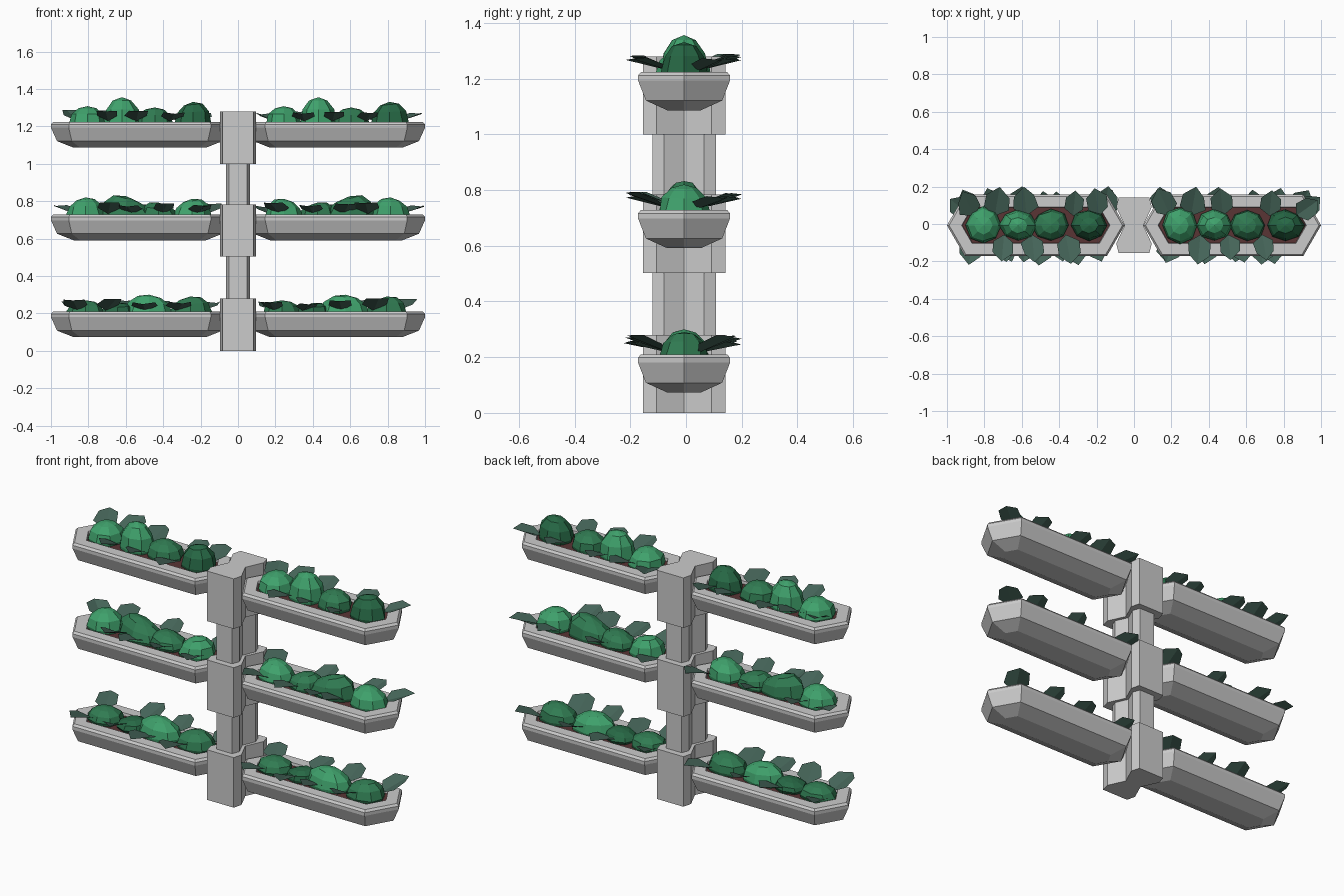
import bpy, bmesh, math, random
from mathutils import Vector, Matrix

if "Cube" in bpy.data.objects:
    bpy.data.objects.remove(bpy.data.objects["Cube"])

random.seed(4)
Y0 = -0.007                      # centre line of post and troughs
RIMS = (0.21, 0.728, 1.223)      # rim height of each tier
BASES = (0.0, 0.503, 1.0)        # bottom of each collar


def material(name, rgb):
    m = bpy.data.materials.new(name)
    m.diffuse_color = (*rgb, 1)
    m.use_nodes = True
    m.node_tree.nodes["Principled BSDF"].inputs["Base Color"].default_value = m.diffuse_color
    return m


SOIL = material("soil", (0.10, 0.035, 0.035))
LEAF = material("leaf_grey_green", (0.06, 0.13, 0.10))
GREENS = [material("bush_dark", (0.02, 0.14, 0.06)),
          material("bush_mid", (0.03, 0.20, 0.085)),
          material("bush_light", (0.05, 0.36, 0.15))]


def finish(bm, name, mat=None, normals=True):
    if normals:
        bmesh.ops.recalc_face_normals(bm, faces=bm.faces)
    me = bpy.data.meshes.new(name)
    bm.to_mesh(me)
    bm.free()
    ob = bpy.data.objects.new(name, me)
    bpy.context.collection.objects.link(ob)
    if mat:
        me.materials.append(mat)
    return ob


def loft(name, rings, mat=None):
    """Skin a stack of equal-length closed rings and cap both ends."""
    bm = bmesh.new()
    vs = [[bm.verts.new(p) for p in r] for r in rings]
    n = len(vs[0])
    for a, b in zip(vs, vs[1:]):
        for i in range(n):
            j = (i + 1) % n
            bm.faces.new((a[i], a[j], b[j], b[i]))
    bm.faces.new(vs[0][::-1])
    bm.faces.new(vs[-1])
    return finish(bm, name, mat)


def waisted(quarter, z):
    """Mirror a quarter section into the notched post outline."""
    (wx, _), (bx, by), (cx, cy) = quarter
    right = [(cx, -cy), (bx, -by), (wx, 0), (bx, by), (cx, cy)]
    pts = right + [(-x, y) for x, y in right[::-1]]
    return [(x, y + Y0, z) for x, y in pts]


def trough_ring(cx, inset, z):
    hw, tip = 0.165 - inset, 0.475 - inset * 1.155
    k = tip - hw * 0.577
    pts = [(tip, 0), (k, hw), (-k, hw), (-tip, 0), (-k, -hw), (k, -hw)]
    return [(cx + x, Y0 + y, z) for x, y in pts]


def bush(name, x, z, rx, ry, rz, tilt, shade):
    """Faceted boulder-like shrub, flattened underneath."""
    bm = bmesh.new()
    bmesh.ops.create_uvsphere(bm, u_segments=8, v_segments=6, radius=1)
    for v in bm.verts:
        j = 1 + random.uniform(-0.07, 0.05)
        px, py, pz = v.co.x * rx * j, v.co.y * ry * j, v.co.z * rz
        if pz > 0:
            pz *= 1 + tilt * v.co.x
        v.co = (x + px, Y0 + py, z + max(pz, -0.045))
    finish(bm, name, GREENS[shade])


def leaf(name, x, y, z, angle, size, pitch):
    """Thin creased leaf leaning out over the rim."""
    bm = bmesh.new()
    side = [(0.05, 0.065), (0.12, 0.058)]
    base, tip = bm.verts.new((0, 0, 0)), bm.verts.new((0.165, 0, -0.01))
    for s in (1, -1):
        edge = [bm.verts.new((u, v * s * random.uniform(0.85, 1.1), 0.012)) for u, v in side]
        loop = [base, tip] + edge[::-1]
        bm.faces.new(loop if s > 0 else loop[::-1])
    mat = (Matrix.Translation((x, y, z)) @ Matrix.Rotation(math.radians(angle), 4, 'Z')
           @ Matrix.Rotation(-math.radians(pitch), 4, 'Y') @ Matrix.Scale(size, 4))
    bm.transform(mat)
    finish(bm, name, LEAF, False)


# central post and collars
POST = [(0.032, 0), (0.064, 0.072), (0.048, 0.114)]
COLLAR = [(0.05, 0), (0.095, 0.098), (0.082, 0.148)]
loft("post", [waisted(POST, 0.05), waisted(POST, 1.2)])
for t, b in enumerate(BASES):
    loft(f"collar_{t}", [waisted(COLLAR, b), waisted(COLLAR, b + 0.28)])

# bushes per tier: x in trough (from its centre), rx, ry, height, tilt, shade
BUSHES = [
    [(-0.29, .10, .085, .060, 0, 1), (-0.12, .09, .08, .045, .3, 0),
     (0.05, .13, .085, .090, -.15, 2), (0.27, .11, .085, .080, .2, 1)],
    [(-0.28, .10, .09, .085, -.2, 2), (-0.10, .10, .085, .065, .3, 1),
     (0.07, .14, .085, .098, .45, 1), (0.29, .10, .09, .092, -.1, 2)],
    [(-0.28, .095, .10, .085, 0, 2), (-0.095, .10, .085, .133, 0, 2),
     (0.08, .10, .085, .078, 0, 1), (0.285, .10, .085, .108, .1, 0)],
]
# leaves per tier: x in trough, direction in degrees
LEAVES = [
    [(-.33, -100), (-.18, -70), (.03, -95), (.20, -80), (-.34, 110), (-.10, 80), (.12, 95), (.33, 60)],
    [(-.12, -100), (.04, -80), (.17, -95), (-.30, -110), (-.36, 100), (-.05, 85), (.22, 75), (.35, 40)],
    [(-.17, -95), (-.02, -85), (.16, -80), (-.33, 115), (-.22, 80), (-.05, 95), (.20, 85), (.34, 35)],
]

for t, rim in enumerate(RIMS):
    for side, s in (("left", -1), ("right", 1)):
        cx = 0.525 * s
        # hollow trough: outside shell from bottom to rim, then down inside
        shape = [(0.105, -0.137), (0.028, -0.102), (0, -0.03), (0, -0.012), (0.01, 0),
                 (0.068, 0), (0.075, -0.04)]
        loft(f"trough_{side}_{t}", [trough_ring(cx, i, rim + z) for i, z in shape])
        loft(f"soil_{side}_{t}", [trough_ring(cx, 0.074, rim - 0.038),
                                  trough_ring(cx, 0.070, rim - 0.015)], SOIL)
        flip = -1 if (t == 1 and s < 0) else 1    # middle tier is mirrored
        for i, (x, rx, ry, h, tilt, sh) in enumerate(BUSHES[t]):
            bush(f"bush_{side}_{t}_{i}", cx + x * flip, rim, rx, ry, h, tilt * flip, sh)
        for i, (x, a) in enumerate(LEAVES[t]):
            if t == 2 and s < 0 and abs(a) < 60:
                a = 100
            ang = a if flip > 0 else 180 - a
            y = Y0 + (0.05 if a > 0 else -0.05)
            leaf(f"leaf_{side}_{t}_{i}", cx + x * flip, y, rim + 0.005, ang,
                 random.uniform(0.85, 1.05), random.uniform(14, 26))
